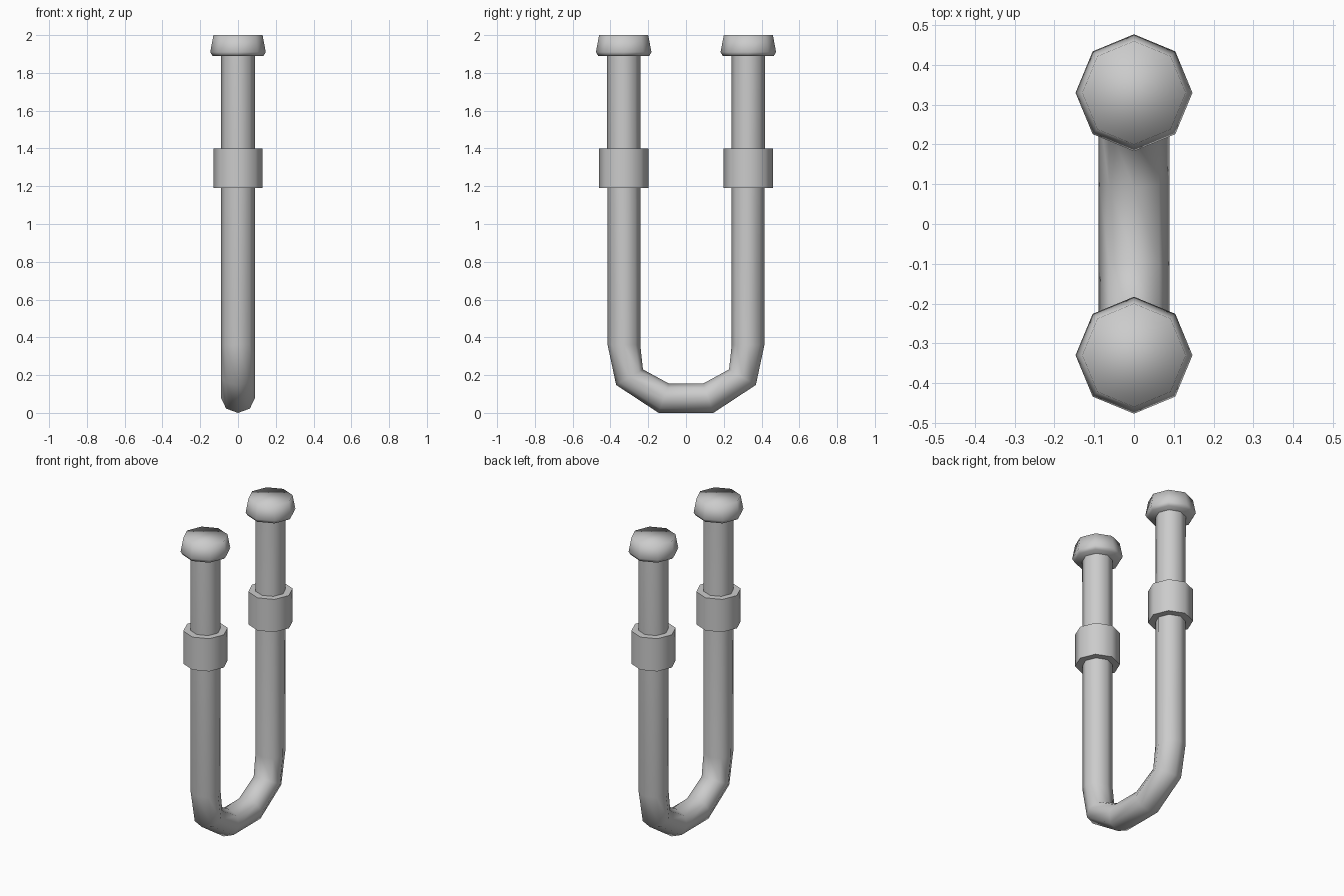
import bpy, bmesh
from math import sin, cos, pi
from mathutils import Vector

if "Cube" in bpy.data.objects:
    bpy.data.objects.remove(bpy.data.objects["Cube"])

SIDES = 8
LEG_Y = 0.33

metal = bpy.data.materials.new("grey metal")
metal.use_nodes = True
grey = (0.6, 0.6, 0.6, 1)
metal.diffuse_color = grey
metal.node_tree.nodes["Principled BSDF"].inputs["Base Color"].default_value = grey


def loft(name, rings, smooth_angle):
    """Skin octagonal rings given as (centre, x axis, y axis), with closed ends."""
    bm = bmesh.new()
    loops = []
    for c, u, v in rings:
        angles = [2 * pi * i / SIDES for i in range(SIDES)]
        loops.append([bm.verts.new(c + u * cos(a) + v * sin(a)) for a in angles])
    for a, b in zip(loops, loops[1:]):
        for i in range(SIDES):
            j = (i + 1) % SIDES
            bm.faces.new((a[i], a[j], b[j], b[i]))
    bm.faces.new(loops[0][::-1])
    bm.faces.new(loops[-1])
    bmesh.ops.recalc_face_normals(bm, faces=bm.faces)
    mesh = bpy.data.meshes.new(name)
    bm.to_mesh(mesh)
    bm.free()
    mesh.materials.append(metal)
    obj = bpy.data.objects.new(name, mesh)
    bpy.context.collection.objects.link(obj)
    bpy.ops.object.select_all(action='DESELECT')
    obj.select_set(True)
    bpy.context.view_layer.objects.active = obj
    if smooth_angle >= pi:
        bpy.ops.object.shade_smooth()
    else:
        bpy.ops.object.shade_smooth_by_angle(angle=smooth_angle)
    return obj


def turned(name, y, profile, smooth_angle):
    """Upright octagonal part from (radius, height) pairs."""
    loft(name, [(Vector((0, y, z)), Vector((r, 0, 0)), Vector((0, r, 0)))
                for r, z in profile], smooth_angle)


# U-shaped pipe: inner and outer (y, z) points of each ring on the back half
half = [((0.242, 1.93), (0.418, 1.93)),
        ((0.242, 0.36), (0.415, 0.36)),
        ((0.228, 0.23), (0.37, 0.148)),
        ((0.09, 0.155), (0.145, 0.0))]


def pipe_ring(inner, outer, side):
    a = Vector((0, side * inner[0], inner[1]))
    b = Vector((0, side * outer[0], outer[1]))
    return (a + b) / 2, Vector((0.089, 0, 0)), (b - a) / 2


rings = [pipe_ring(i, o, 1) for i, o in half]
rings += [pipe_ring(i, o, -1) for i, o in reversed(half)]
loft("u_pipe", rings, pi * 0.45)

# Collar and end cap on each leg
for side, label in ((-1, "front"), (1, "back")):
    y = side * LEG_Y
    turned(label + "_collar", y, [(0.131, 1.19), (0.131, 1.4)], pi / 3)
    turned(label + "_cap", y, [(0.135, 1.89), (0.147, 1.91), (0.13, 2.0)], pi)
